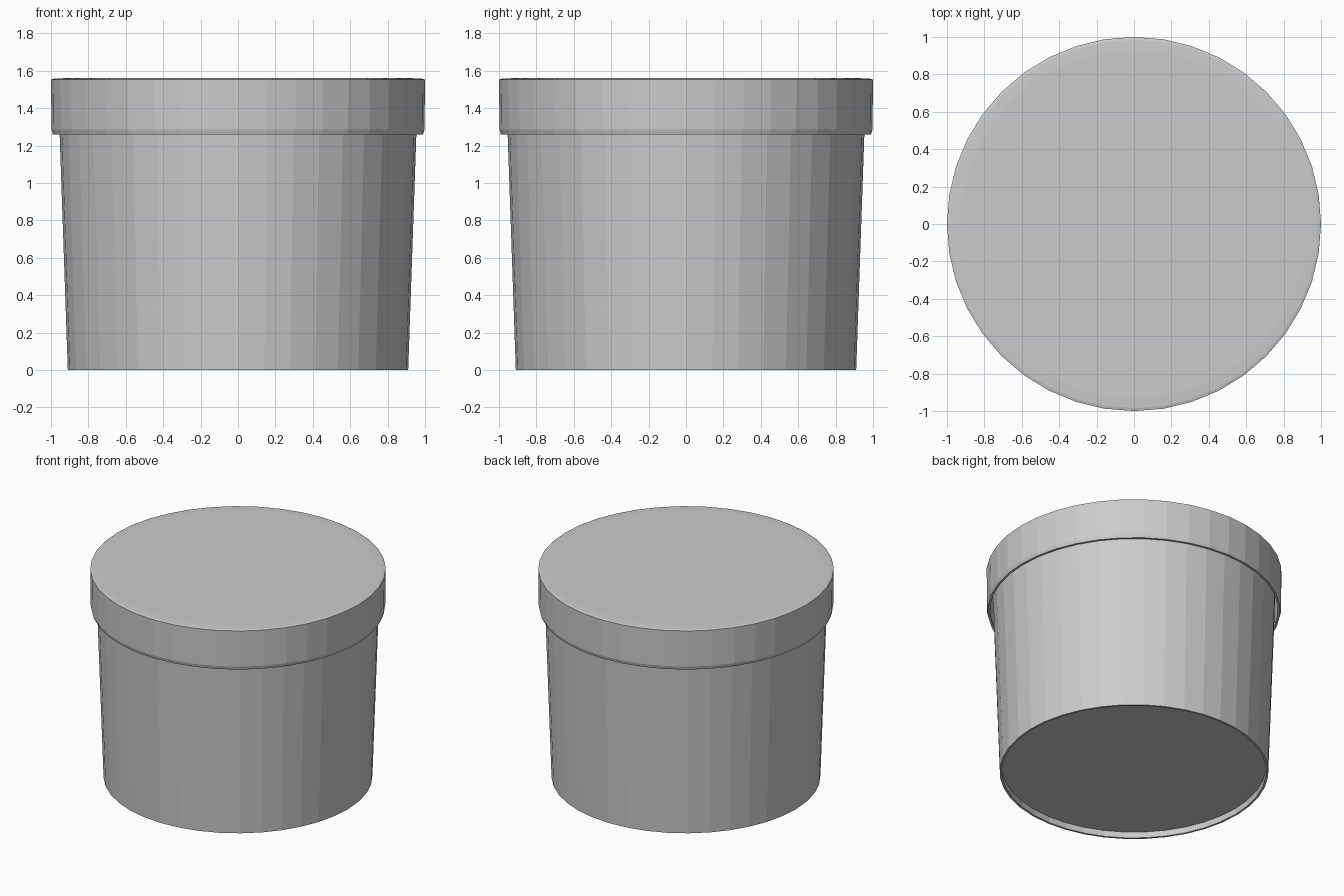
import bpy, bmesh
from math import sin, cos, tau

SIDES = 40

if "Cube" in bpy.data.objects:
    bpy.data.objects.remove(bpy.data.objects["Cube"], do_unlink=True)

grey = bpy.data.materials.new("light grey")
grey.diffuse_color = (0.6, 0.6, 0.6, 1)
grey.use_nodes = True
grey.node_tree.nodes["Principled BSDF"].inputs["Base Color"].default_value = (0.6, 0.6, 0.6, 1)


def lathe(name, profile):
    """Turn a (radius, height) profile around z and cap both ends."""
    bm = bmesh.new()
    rings = [[bm.verts.new((r * cos(tau * i / SIDES), r * sin(tau * i / SIDES), z))
              for i in range(SIDES)] for r, z in profile]
    for low, high in zip(rings, rings[1:]):
        for i in range(SIDES):
            j = (i + 1) % SIDES
            bm.faces.new((low[i], low[j], high[j], high[i]))
    bm.faces.new(rings[0])
    bm.faces.new(rings[-1])
    bmesh.ops.recalc_face_normals(bm, faces=bm.faces)
    mesh = bpy.data.meshes.new(name)
    bm.to_mesh(mesh)
    bm.free()
    mesh.materials.append(grey)
    obj = bpy.data.objects.new(name, mesh)
    bpy.context.collection.objects.link(obj)
    return obj


# Tapered tub with a recessed base inside a thin foot rim
lathe("tub_body", [(0.895, 0.045), (0.895, 0), (0.91, 0), (0.955, 1.3), (0.96, 1.5)])

# Overhanging lid: hollow skirt, soft lower edge, nearly flat top
lathe("lid", [(0.975, 1.5), (0.975, 1.26), (0.99, 1.26), (0.997, 1.285),
              (1.0, 1.553), (0.985, 1.557), (0.93, 1.56)])
